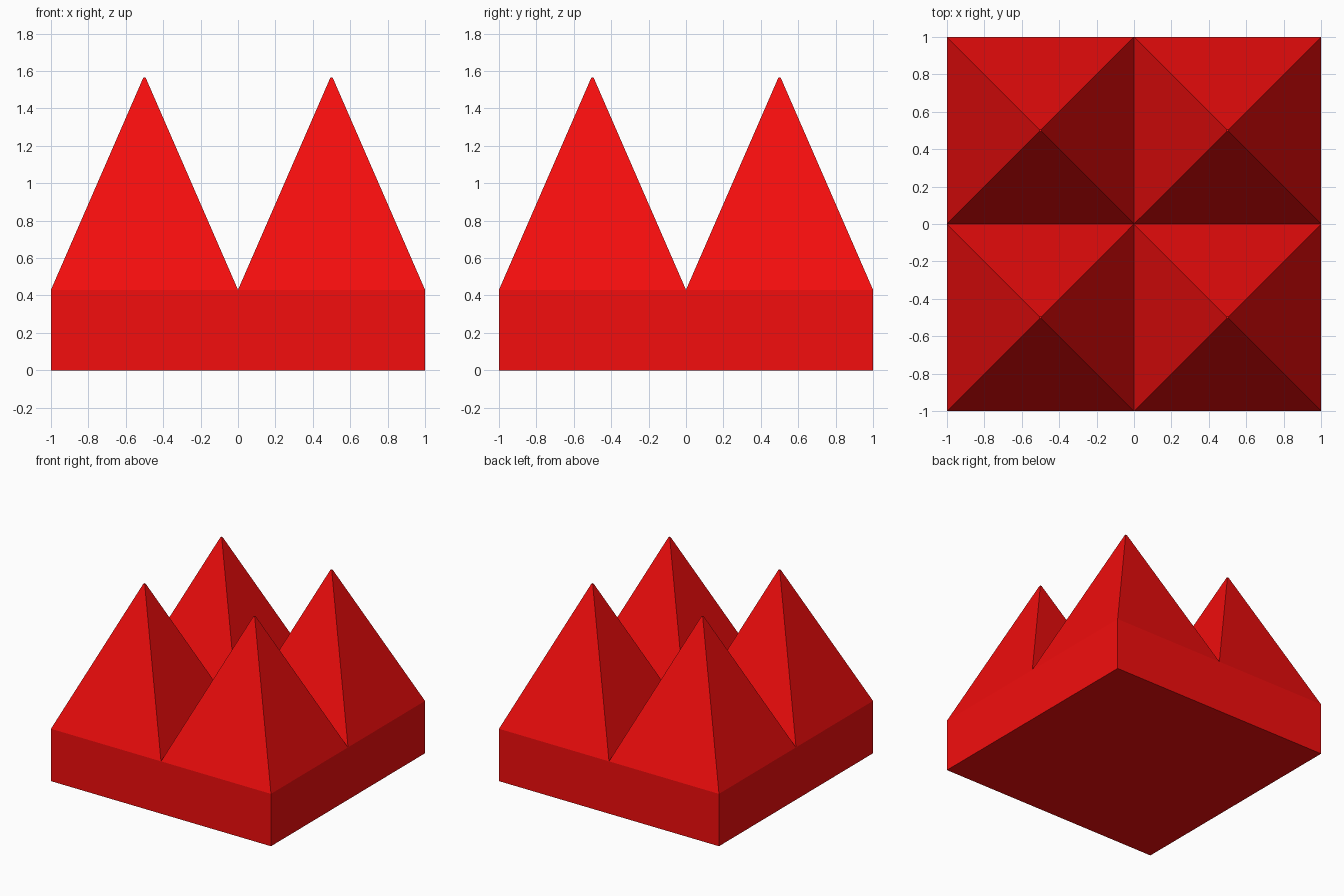
import bpy, bmesh
from mathutils import Vector

if "Cube" in bpy.data.objects:
    bpy.data.objects.remove(bpy.data.objects["Cube"])

BASE_Z, TIP_Z, TIP_SCALE = 0.43, 1.565, 0.012

red = bpy.data.materials.new("red")
red.diffuse_color = (0.9, 0.004, 0.004, 1)
red.use_nodes = True
red.node_tree.nodes["Principled BSDF"].inputs["Base Color"].default_value = red.diffuse_color

bm = bmesh.new()
# Top of the block: a 2 x 2 grid of square cells
bmesh.ops.create_grid(bm, x_segments=2, y_segments=2, size=1)
bmesh.ops.translate(bm, verts=bm.verts, vec=(0, 0, BASE_Z))
cells = list(bm.faces)

# Block sides and underside
rim = [e for e in bm.edges if e.is_boundary]
walls = bmesh.ops.extrude_edge_only(bm, edges=rim)["geom"]
for v in walls:
    if isinstance(v, bmesh.types.BMVert):
        v.co.z = 0
bottom = [e for e in walls if isinstance(e, bmesh.types.BMEdge) and e.is_boundary]
bmesh.ops.contextual_create(bm, geom=bottom)

# Each cell rises into a spike with a minutely blunt tip
for f in bmesh.ops.extrude_discrete_faces(bm, faces=cells)["faces"]:
    c = f.calc_center_median()
    for v in f.verts:
        v.co = c + (v.co - c) * TIP_SCALE + Vector((0, 0, TIP_Z - BASE_Z))

bmesh.ops.remove_doubles(bm, verts=bm.verts, dist=1e-5)
bmesh.ops.recalc_face_normals(bm, faces=bm.faces)

mesh = bpy.data.meshes.new("spiked_block")
bm.to_mesh(mesh)
bm.free()
mesh.materials.append(red)
bpy.context.collection.objects.link(bpy.data.objects.new("spiked_block", mesh))
